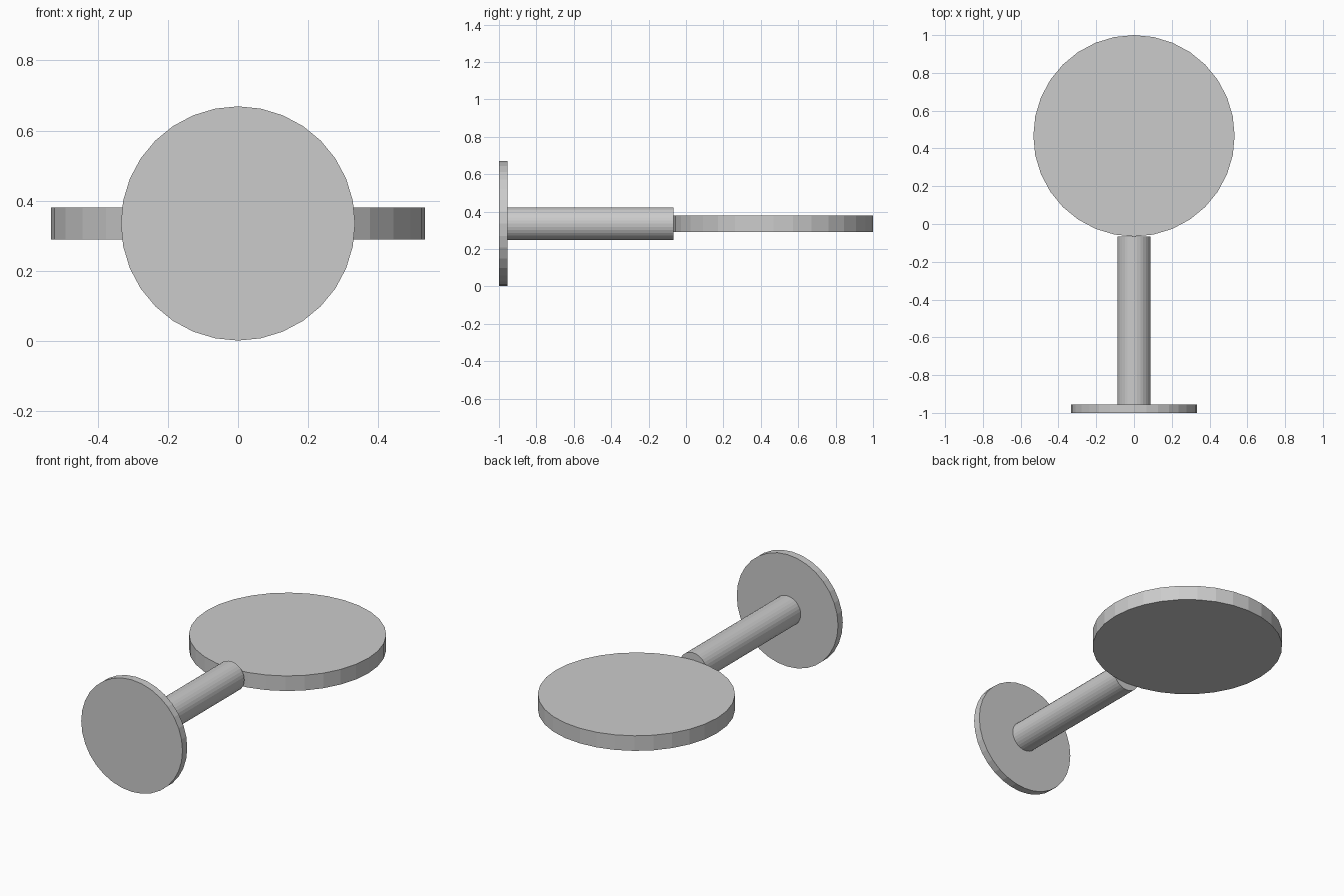
import bpy
from math import radians

if "Cube" in bpy.data.objects:
    bpy.data.objects.remove(bpy.data.objects["Cube"])

AXIS_Z = 0.335  # common height of the shaft axis and the discs


def cylinder(name, radius, depth, location, along_y=False):
    rotation = (radians(90), 0, 0) if along_y else (0, 0, 0)
    bpy.ops.mesh.primitive_cylinder_add(vertices=32, radius=radius, depth=depth,
                                        location=location, rotation=rotation)
    obj = bpy.context.object
    obj.name = name
    bpy.ops.object.transform_apply(location=False, rotation=True, scale=True)
    return obj


def between(name, radius, y0, y1):
    return cylinder(name, radius, y1 - y0, (0, (y0 + y1) / 2, AXIS_Z), True)


# Upright round plate at the front
between("mounting_plate", 0.334, -1.0, -0.955)

# Horizontal shaft joining plate and disc
between("shaft", 0.088, -0.955, -0.066)

# Flat round disc at the back
cylinder("flat_disc", 0.533, 0.09, (0, 0.467, AXIS_Z))
